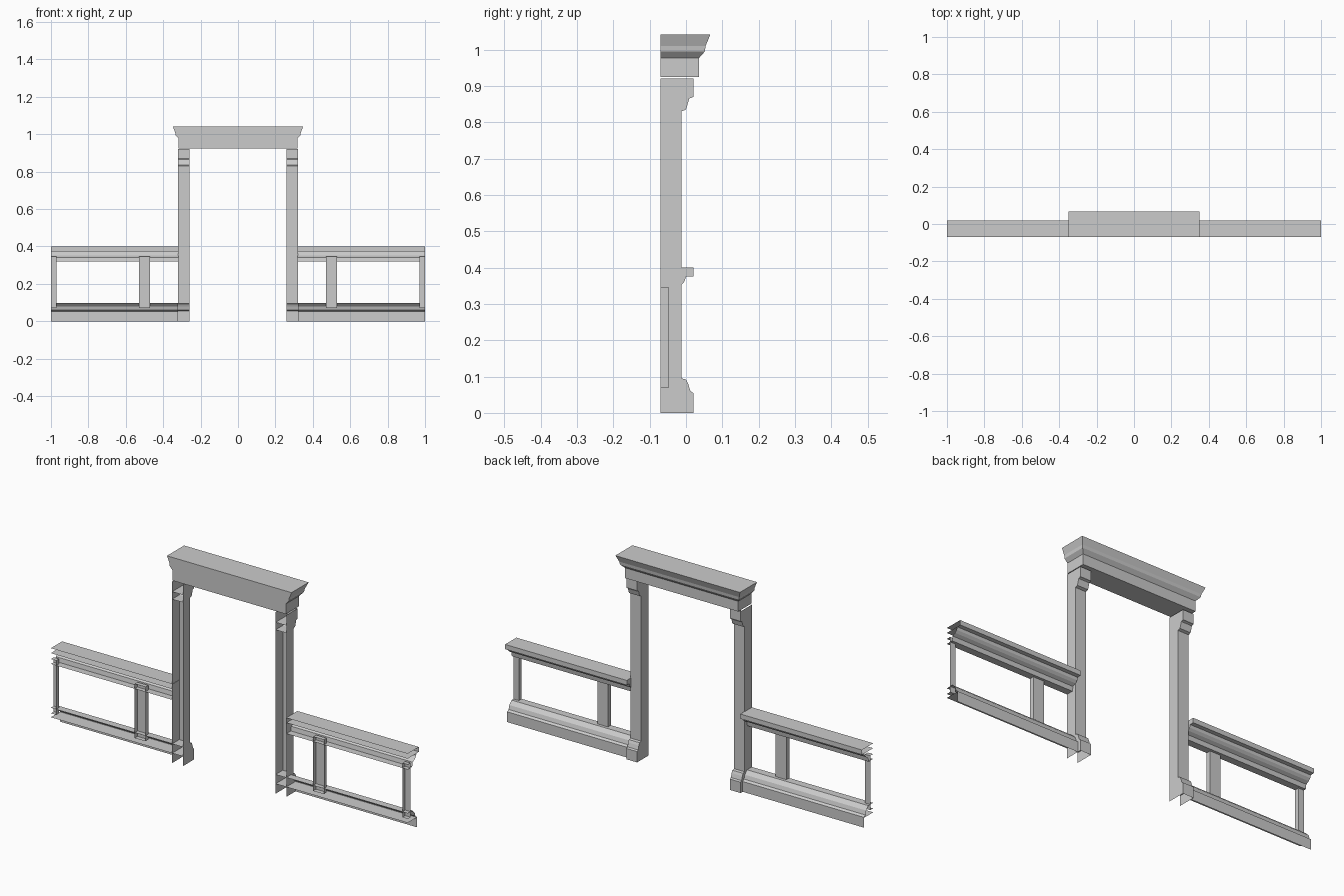
import bpy, bmesh

if "Cube" in bpy.data.objects:
    bpy.data.objects.remove(bpy.data.objects["Cube"])

BACK = -0.07  # wall plane; trim is open towards it


def finish(bm, name, mirror=True):
    bmesh.ops.recalc_face_normals(bm, faces=bm.faces)
    me = bpy.data.meshes.new(name)
    bm.to_mesh(me)
    bm.free()
    ob = bpy.data.objects.new(name, me)
    bpy.context.collection.objects.link(ob)
    if mirror:
        ob.modifiers.new("Mirror", 'MIRROR').use_axis[0] = True
    return ob


def trim(name, profile, x0, x1, shelves=(), caps=(True, True)):
    """Sweep an open (y, z) profile along x, with inner shelves and side walls."""
    bm = bmesh.new()
    rows = [[bm.verts.new((x, y, z)) for y, z in profile] for x in (x0, x1)]
    for i in range(len(profile) - 1):
        bm.faces.new((rows[0][i], rows[1][i], rows[1][i + 1], rows[0][i + 1]))
    for row, closed in zip(rows, caps):
        if closed:
            bm.faces.new(row)
    for y, z in shelves:
        bm.faces.new([bm.verts.new(p) for p in
                      ((x0, y, z), (x1, y, z), (x1, BACK, z), (x0, BACK, z))])
    return finish(bm, name)


# Door jamb with plinth block at the foot and bracket at the top
foot = [(0.02, 0), (0.02, 0.055), (0.012, 0.06), (0.006, 0.08),
        (0.0, 0.092), (-0.013, 0.095)]
bracket = [(-0.013, 0.83), (0.0, 0.835), (0.009, 0.865), (0.02, 0.87), (0.02, 0.92)]
jamb = [(BACK, 0)] + foot + bracket + [(BACK, 0.92)]
bm_jamb = trim("door_jamb", jamb[1:-1], 0.26, 0.32,
               [(0.02, 0.05), (-0.013, 0.097), (-0.013, 0.83), (0.02, 0.868)],
               (False, False))

# Jamb side walls
bm = bmesh.new()
for x in (0.26, 0.32):
    bm.faces.new([bm.verts.new((x, y, z)) for y, z in jamb])
finish(bm, "jamb_sides")

# Header with crown moulding, mitred around both ends
bm = bmesh.new()
rings = []
for off, z in [(0, 0.925), (0, 0.977), (0.016, 0.995), (0.018, 1.01), (0.031, 1.042)]:
    x, y = 0.318 + off, 0.036 + off
    rings.append([bm.verts.new(p) for p in
                  ((-x, BACK, z), (x, BACK, z), (x, y, z), (-x, y, z))])
for a, b in zip(rings, rings[1:]):
    for i in range(4):
        j = (i + 1) % 4
        bm.faces.new((a[i], a[j], b[j], b[i]))
bm.faces.new(rings[0])
bm.faces.new(rings[-1])
bmesh.ops.dissolve_limit(bm, angle_limit=0.01, verts=bm.verts, edges=bm.edges)
finish(bm, "door_header", mirror=False)

# Chair rail, open at the outer end
trim("chair_rail",
     [(BACK, 0.40), (0.02, 0.40), (0.02, 0.376), (0.0, 0.375), (-0.004, 0.362),
      (-0.014, 0.351), (-0.03, 0.342), (-0.034, 0.32), (BACK, 0.32)],
     0.318, 1.0, [(0.0, 0.375)], (True, False))

# Baseboard
trim("baseboard",
     [(0.003, 0), (0.003, 0.052), (-0.008, 0.06), (-0.014, 0.08),
      (-0.032, 0.098), (BACK, 0.098)],
     0.32, 1.0, [(0.003, 0.05)], (False, False))

# Panel stiles: full one in the middle, half one at the outer end
stile = [(BACK, 0.345), (-0.047, 0.345), (-0.047, 0.07), (BACK, 0.07)]
trim("middle_stile", stile, 0.47, 0.53)
trim("end_stile", stile, 0.97, 1.0, caps=(True, False))
